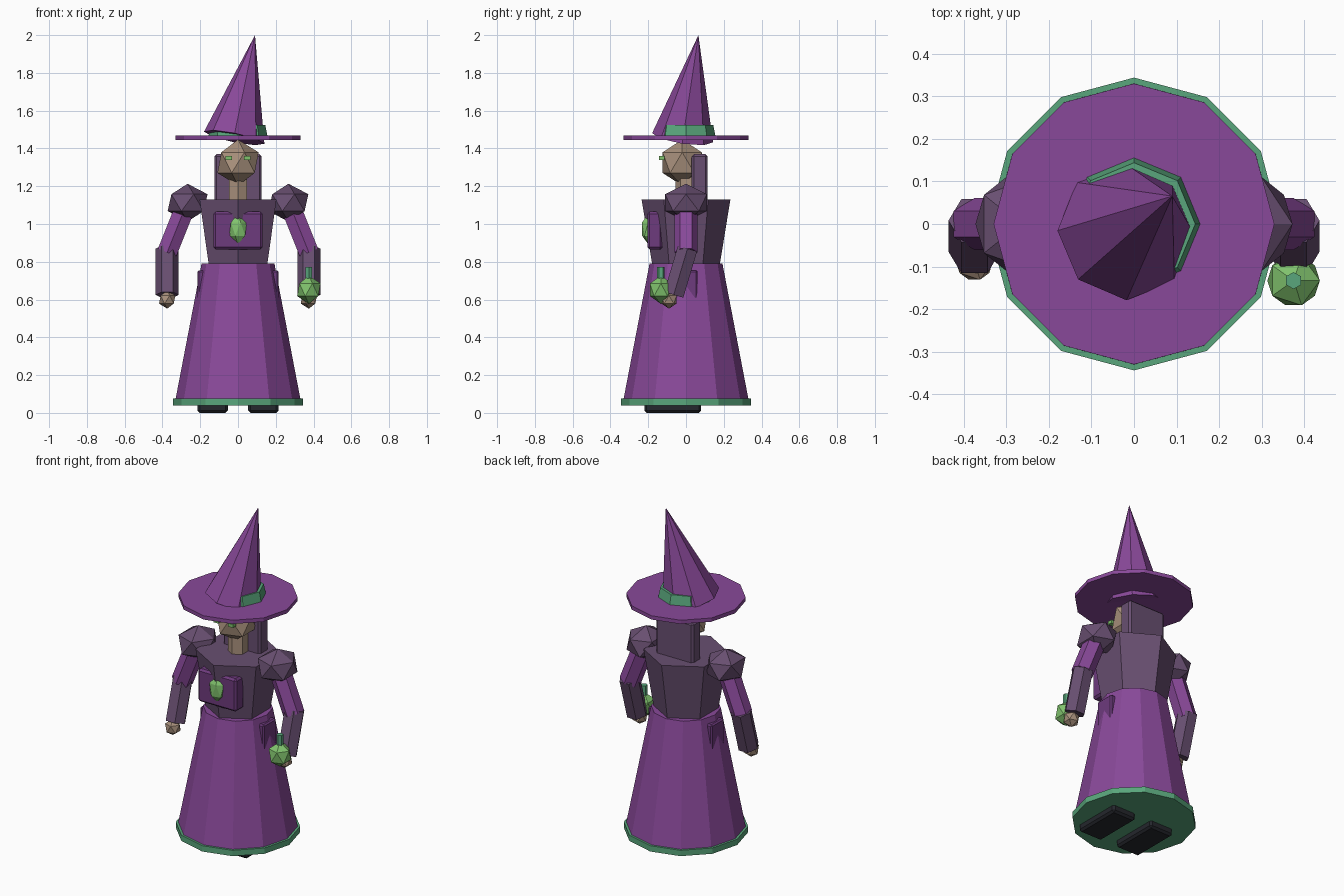
import bpy, bmesh, math
from mathutils import Matrix, Vector, Euler

if "Cube" in bpy.data.objects:
    bpy.data.objects.remove(bpy.data.objects["Cube"])


def material(name, rgb):
    m = bpy.data.materials.new(name)
    m.diffuse_color = (*rgb, 1)
    m.use_nodes = True
    m.node_tree.nodes["Principled BSDF"].inputs["Base Color"].default_value = m.diffuse_color
    return m


PURPLE = material("robe purple", (0.25, 0.066, 0.32))
VIOLET = material("deep violet", (0.155, 0.043, 0.205))
DUSK = material("dusky purple", (0.14, 0.078, 0.165))
TRIM = material("trim green", (0.10, 0.38, 0.20))
GLOW = material("bright green", (0.22, 0.55, 0.155))
SKIN = material("skin", (0.40, 0.285, 0.205))
BLACK = material("shoe black", (0.018, 0.020, 0.026))


def finish(name, bm, mat):
    me = bpy.data.meshes.new(name)
    bm.to_mesh(me)
    bm.free()
    me.materials.append(mat)
    ob = bpy.data.objects.new(name, me)
    bpy.context.collection.objects.link(ob)
    return ob


def tube(name, mat, a, b, r1, r2, sides, roll=0):
    """Flat-sided cone or cylinder from a (radius r1) to b (radius r2)."""
    a, b = Vector(a), Vector(b)
    d = b - a
    rot = Vector((0, 0, 1)).rotation_difference(d).to_matrix().to_4x4()
    mtx = Matrix.Translation((a + b) / 2) @ rot @ Matrix.Rotation(roll, 4, 'Z')
    bm = bmesh.new()
    bmesh.ops.create_cone(bm, cap_ends=True, segments=sides, radius1=r1,
                          radius2=r2, depth=d.length, matrix=mtx)
    return finish(name, bm, mat)


def ball(name, mat, loc, scale):
    """Twenty-sided ball."""
    bm = bmesh.new()
    bmesh.ops.create_icosphere(
        bm, subdivisions=1, radius=1,
        matrix=Matrix.LocRotScale(Vector(loc), None, Vector(scale)))
    return finish(name, bm, mat)


def box(name, mat, lo, hi, bevel=0):
    lo, hi = Vector(lo), Vector(hi)
    bm = bmesh.new()
    bmesh.ops.create_cube(
        bm, size=1, matrix=Matrix.LocRotScale((lo + hi) / 2, None, hi - lo))
    ob = finish(name, bm, mat)
    if bevel:
        mod = ob.modifiers.new("edge", 'BEVEL')
        mod.width, mod.segments = bevel, 1
    return ob


# Robe
tube("hem", TRIM, (0, 0, 0.04), (0, 0, 0.075), 0.344, 0.344, 12)
tube("skirt", PURPLE, (0, 0, 0.06), (0, 0, 0.79), 0.333, 0.193, 12)
tube("bodice", DUSK, (0, 0, 0.78), (0, 0, 1.13), 0.178, 0.235, 6)
box("hip_panel", VIOLET, (-0.215, -0.06, 0.60), (0.215, 0.06, 0.755), 0.008)
box("chest_plate", VIOLET, (-0.13, -0.205, 0.865), (0.13, -0.125, 1.065), 0.012)
ball("chest_gem", GLOW, (0, -0.20, 0.973), (0.052, 0.038, 0.08))

# Head and hair
tube("neck", SKIN, (0, 0, 1.10), (0, 0, 1.28), 0.056, 0.056, 6)
ball("head", SKIN, (0, -0.02, 1.325), (0.122, 0.122, 0.122))
box("hair", DUSK, (-0.125, 0.03, 1.09), (0.125, 0.115, 1.37), 0.012)

# Hat with a leaning crown
tube("hat_brim", PURPLE, (0, 0, 1.445), (0, 0, 1.468), 0.33, 0.33, 12)
tube("hat_band", TRIM, (0, 0, 1.465), (0, 0, 1.525), 0.156, 0.144, 8)
lean = Euler((-0.15, 0.2, 0)).to_matrix() @ Vector((0, 0, 0.56))
base = Vector((-0.02, -0.018, 1.457))
tube("hat_crown", PURPLE, base, base + lean, 0.163, 0, 8)

# Paired parts
for s, side in ((-1, "left"), (1, "right")):
    box(side + "_eye", GLOW, (s * 0.049 - 0.017, -0.143, 1.34),
        (s * 0.049 + 0.017, -0.115, 1.36))
    ball(side + "_shoulder", DUSK, (s * 0.267, 0, 1.113), (0.118, 0.13, 0.1))
    x = s * 0.375
    tube(side + "_upper_arm", PURPLE, (x, 0, 0.85), (s * 0.275, 0, 1.10),
         0.061, 0.061, 6)
    tube(side + "_forearm", DUSK, (x, -0.065, 0.625), (x, 0.008, 0.87),
         0.061, 0.061, 6, math.pi / 2)
    ball(side + "_hand", SKIN, (x, -0.09, 0.60), (0.048, 0.048, 0.048))
    box(side + "_shoe", BLACK, (s * 0.134 - 0.08, -0.22, 0),
        (s * 0.134 + 0.08, 0.08, 0.06), 0.012)

# Potion bottle
ball("potion_flask", GLOW, (0.375, -0.133, 0.652), (0.069, 0.068, 0.075))
tube("potion_neck", TRIM, (0.375, -0.133, 0.69), (0.375, -0.133, 0.772),
     0.02, 0.02, 6)
